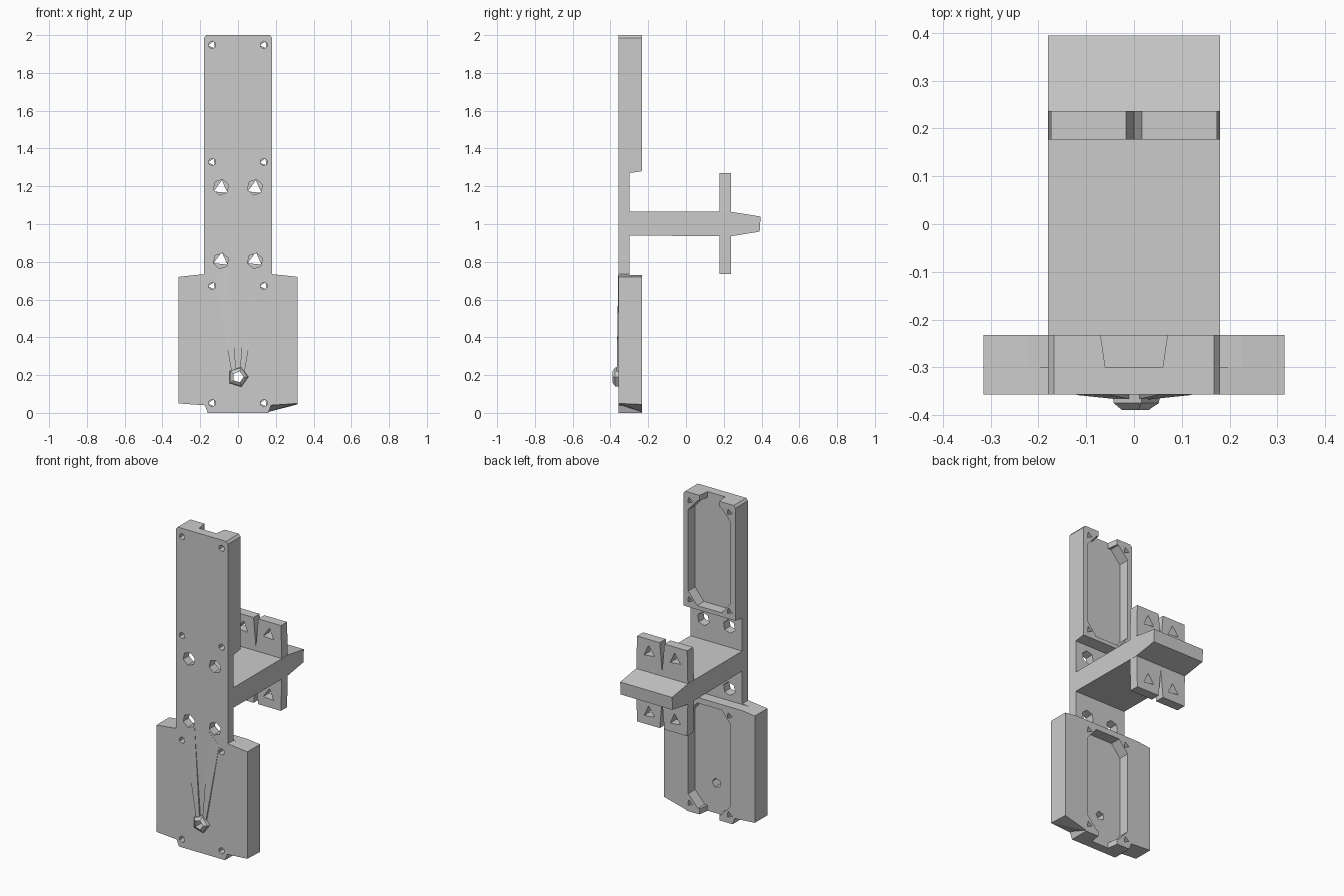
import bpy, bmesh, math
from mathutils import Vector

if "Cube" in bpy.data.objects:
    bpy.data.objects.remove(bpy.data.objects["Cube"])

grey = bpy.data.materials.new("light grey")
grey.use_nodes = True
grey.diffuse_color = (0.6, 0.6, 0.6, 1)
grey.node_tree.nodes["Principled BSDF"].inputs["Base Color"].default_value = grey.diffuse_color

FRONT, FLOOR, BACK = -0.357, -0.30, -0.232   # depth planes of the plate
HALF = 0.18                                  # half width of plate and arm


def hull(name, points):
    """Convex solid around a few points."""
    bm = bmesh.new()
    for p in points:
        bm.verts.new(p)
    res = bmesh.ops.convex_hull(bm, input=bm.verts)
    bmesh.ops.delete(bm, geom=[g for g in res["geom_interior"] if isinstance(g, bmesh.types.BMVert)], context="VERTS")
    bmesh.ops.dissolve_limit(bm, angle_limit=0.01, verts=bm.verts, edges=bm.edges)
    return finish(name, bm)


def prism(name, profile, axis, a, b):
    """Extrude a 2D profile along x (profile is y, z) or y (profile is x, z)."""
    bm = bmesh.new()
    place = {"x": lambda p: (a, p[0], p[1]), "y": lambda p: (p[0], a, p[1])}[axis]
    face = bm.faces.new([bm.verts.new(place(p)) for p in profile])
    ext = bmesh.ops.extrude_face_region(bm, geom=[face])
    move = Vector((b - a, 0, 0) if axis == "x" else (0, b - a, 0))
    bmesh.ops.translate(bm, vec=move, verts=[g for g in ext["geom"] if isinstance(g, bmesh.types.BMVert)])
    return finish(name, bm)


def finish(name, bm):
    bmesh.ops.recalc_face_normals(bm, faces=bm.faces)
    mesh = bpy.data.meshes.new(name)
    bm.to_mesh(mesh)
    bm.free()
    mesh.materials.append(grey)
    ob = bpy.data.objects.new(name, mesh)
    bpy.context.collection.objects.link(ob)
    return ob


def combine(ob, others, operation="DIFFERENCE"):
    """Apply booleans one by one and remove the operands."""
    bpy.context.view_layer.objects.active = ob
    for other in others:
        mod = ob.modifiers.new("bool", "BOOLEAN")
        mod.operation, mod.solver, mod.object = operation, "EXACT", other
        bpy.ops.object.modifier_apply(modifier=mod.name)
        bpy.data.objects.remove(other)


def ring(x, z, r, sides, turn=0.0):
    return [(x + r * math.sin(turn + math.tau * i / sides),
             z + r * math.cos(turn + math.tau * i / sides)) for i in range(sides)]


def hole(x, z, r, sides, a, b, turn=0.0):
    return prism("hole_cutter", ring(x, z, r, sides, turn), "y", a, b)


def mirrored(half):
    """Close a right-hand outline with its mirror image."""
    return half + [(-x, z) for x, z in reversed(half)]


# Back plate with the wide lower housing
plate = prism("back_plate", mirrored([
    (0.16, 0), (0.175, 0.04), (0.315, 0.05), (0.315, 0.72), (HALF, 0.735),
    (HALF, 1.985), (0.168, 2)]), "y", FRONT, BACK)

# Sloping underside of one wing
wing_slope = hull("wing_slope", [
    (0.175, FRONT, 0.045), (0.315, FRONT, 0.05), (0.315, BACK, 0.045),
    (0.16, BACK, 0.005), (0.16, BACK, 0.07), (0.315, BACK, 0.07), (0.175, FRONT, 0.07)])
combine(plate, [wing_slope], "UNION")

# Pointed boss and two ribs running down to it
boss = hull("cable_boss", [
    (x, y, z) for r, y in ((0.058, -0.34), (0.052, -0.375), (0.024, -0.394))
    for x, z in ring(0, 0.19, r, 5, 0.3)])
combine(plate, [boss], "UNION")
for s in (-1, 1):
    rib = hull("rib", [(s * x, y, z) for x, z, out in (
        (0.05, 0.77, 0.001), (0.12, 0.71, 0.001), (0.01, 0.22, 0.01), (0.035, 0.22, 0.01))
        for y in (FRONT + 0.02, FRONT - out)])
    combine(plate, [rib], "UNION")

# Thin middle section between the two housings
cutters = [prism("gap_cutter", [(FLOOR, 0.73), (BACK, 0.73), (0, 0.73), (0, 1.29),
                                (BACK, 1.28), (FLOOR, 1.27)], "x", -0.5, 0.5)]

# Pockets, end notches and screw holes, mirrored above and below the arm
for s in (-1, 1):
    def z(h):
        return 1 + s * h
    pocket = [(0.085, z(0.305)), (0.147, z(0.38)), (0.147, z(0.89)), (0.08, z(0.965))]
    cutters.append(prism("pocket_cutter", mirrored(pocket), "y", FLOOR, 0))
    cutters.append(hull("notch_cutter", [
        (side * w, y, z(h)) for side in (-1, 1) for h in (0.9, 1.1)
        for w, y in ((0.06, FLOOR), (0.07, BACK), (0.07, -0.1))]))
    for x in (-0.137, 0.137):
        for h in (0.328, 0.948):
            cutters.append(hole(x, z(h), 0.02, 6, -0.5, FLOOR - 0.01))
            cutters.append(hole(x, z(h), 0.022, 3, FLOOR - 0.02, 0, 0.4))
    for x in (-0.09, 0.09):
        cutters.append(hole(x, z(0.195), 0.042, 6, -0.5, -0.1, 0.2))
cutters.append(hole(0, 0.19, 0.03, 5, -0.5, -0.1, 0.3))
combine(plate, cutters)

# Arm with tapered tip
arm = prism("arm", [(FLOOR - 0.02, 0.94), (0.235, 0.935), (0.39, 0.96), (0.395, 1.04),
                    (0.235, 1.065), (FLOOR - 0.02, 1.065)], "x", -HALF, HALF)

# Cross fin with split flaps and triangular holes
fin = prism("cross_fin", mirrored([(0.174, 0.735), (HALF, 1), (0.174, 1.27)]), "y", 0.177, 0.237)
cuts = []
for s in (-1, 1):
    cuts.append(prism("slot_cutter", [(-0.019, 1 + s * 0.3), (0.019, 1 + s * 0.3), (0, 1 + s * 0.09)],
                      "y", 0.1, 0.3))
    for x in (-0.09, 0.09):
        cuts.append(hole(x, 1 + s * 0.19, 0.042, 3, 0.1, 0.3, 0.1))
combine(fin, cuts)
